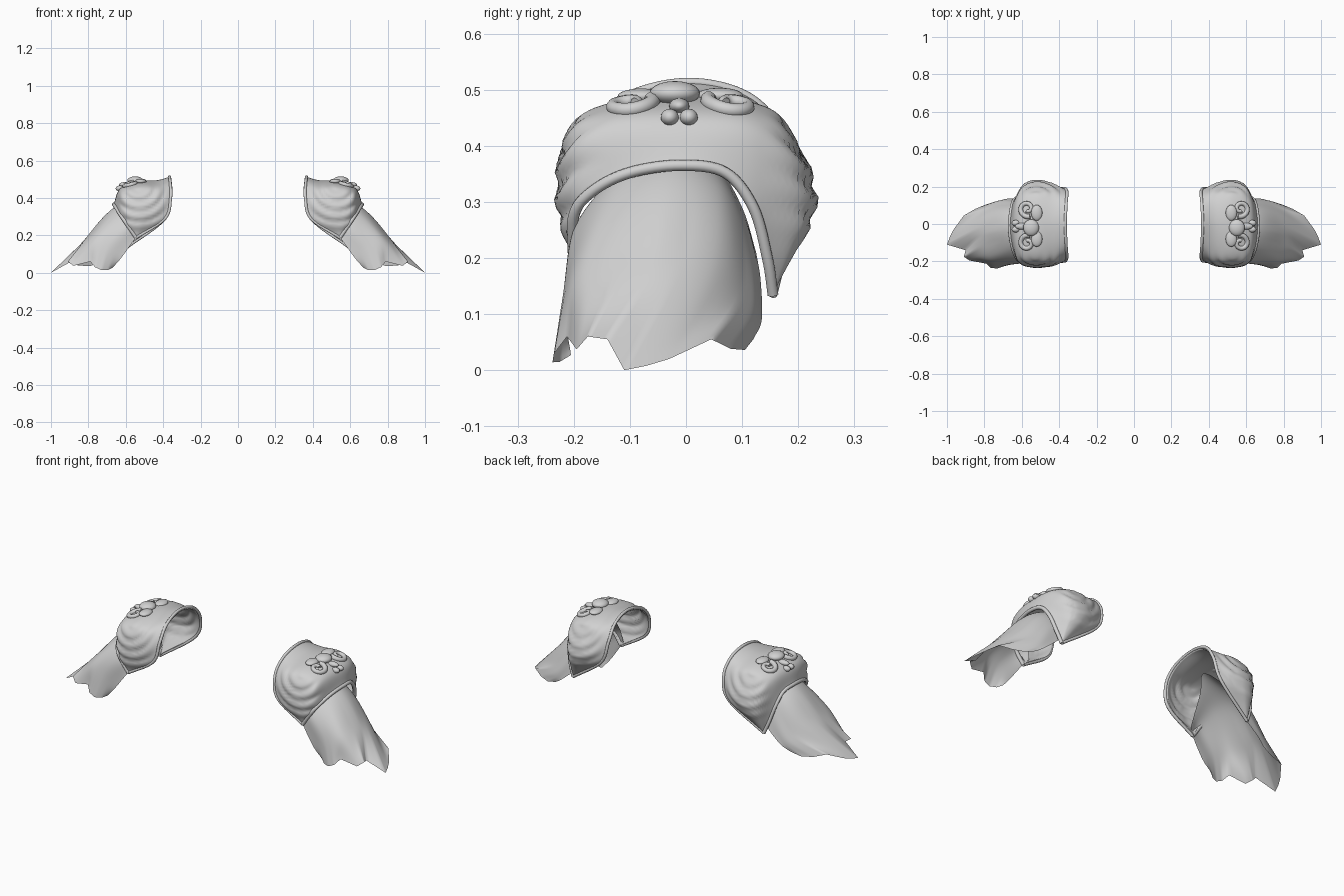
import bpy, bmesh, math
from mathutils import Vector, Matrix
from mathutils.bvhtree import BVHTree

cube = bpy.data.objects.get("Cube")
if cube:
    bpy.data.objects.remove(cube, do_unlink=True)

grey = bpy.data.materials.new("light_grey")
grey.use_nodes = True
colour = (0.64, 0.64, 0.64, 1)
grey.diffuse_color = colour
grey.node_tree.nodes["Principled BSDF"].inputs["Base Color"].default_value = colour


def resample(points, count, linear=False):
    """Even samples along a Catmull-Rom or straight path."""
    pts = [Vector(p) for p in points]
    last = len(pts) - 1
    out = []
    for k in range(count):
        s = k / (count - 1) * last
        i = min(int(s), last - 1)
        t = s - i
        b, c = pts[i], pts[i + 1]
        if linear:
            out.append(b.lerp(c, t))
            continue
        a = pts[i - 1] if i else b * 2 - c
        d = pts[i + 2] if i + 2 <= last else c * 2 - b
        out.append(b + (c - a) * (t / 2) + (a * 2 - b * 5 + c * 4 - d) * (t * t / 2)
                   + (b * 3 - a - c * 3 + d) * (t ** 3 / 2))
    return out


def loft(rows, count, shape=lambda p: p):
    """Smooth sheet through rows of points, facing up."""
    bm = bmesh.new()
    columns = [resample(col, count) for col in zip(*rows)]
    grid = [[bm.verts.new(shape(p)) for p in col] for col in columns]
    for a, b in zip(grid, grid[1:]):
        for i in range(count - 1):
            bm.faces.new((a[i], a[i + 1], b[i + 1], b[i]))
    bmesh.ops.remove_doubles(bm, verts=bm.verts, dist=0.0005)
    bmesh.ops.recalc_face_normals(bm, faces=bm.faces)
    if sum(f.normal.z * f.calc_area() for f in bm.faces) < 0:
        bmesh.ops.reverse_faces(bm, faces=bm.faces)
    return bm


def add_object(name, data, thickness=0):
    obj = bpy.data.objects.new(name, data)
    bpy.context.collection.objects.link(obj)
    data.materials.append(grey)
    if thickness:
        solid = obj.modifiers.new("thickness", 'SOLIDIFY')
        solid.thickness = thickness
        solid.offset = -1
    obj.modifiers.new("other_side", 'MIRROR')
    return obj


def add_mesh(name, bm, thickness=0):
    for f in bm.faces:
        f.smooth = True
    mesh = bpy.data.meshes.new(name)
    bm.to_mesh(mesh)
    return add_object(name, mesh, thickness)


def add_tube(name, points, radius, taper=1):
    curve = bpy.data.curves.new(name, 'CURVE')
    curve.dimensions = '3D'
    curve.bevel_depth = radius
    curve.bevel_resolution = 3
    curve.use_fill_caps = True
    line = curve.splines.new('POLY')
    line.points.add(len(points) - 1)
    for i, (p, q) in enumerate(zip(line.points, points)):
        p.co = (*q, 1)
        p.radius = 1 + (taper - 1) * i / (len(points) - 1)
    line.use_smooth = True
    add_object(name, curve)


def add_blob(name, centre, size):
    bm = bmesh.new()
    bmesh.ops.create_uvsphere(bm, u_segments=24, v_segments=14, radius=1,
                              matrix=Matrix.Translation(centre) @ Matrix.Diagonal((*size, 1)))
    add_mesh(name, bm)


# Shoulder shell: arches fan between a front and a rear tip
front_tip, rear_tip = (.545, -.2, .187), (.595, .155, .135)
arches = [
    [(.39, -.2, .29), (.36, -.185, .4), (.362, -.12, .48), (.367, 0, .513),
     (.362, .115, .485), (.36, .178, .4), (.4, .188, .28)],
    [(.44, -.212, .29), (.43, -.205, .4), (.43, -.15, .465), (.43, 0, .495),
     (.43, .13, .47), (.43, .182, .41), (.45, .208, .29)],
    [(.51, -.222, .29), (.53, -.21, .41), (.53, -.16, .467), (.53, -.01, .488),
     (.53, .135, .47), (.53, .182, .42), (.52, .224, .29)],
    [(.57, -.216, .28), (.61, -.195, .39), (.625, -.135, .44), (.63, -.01, .45),
     (.625, .105, .44), (.61, .168, .39), (.585, .205, .27)],
    [(.605, -.2, .275), (.635, -.165, .32), (.655, -.1, .352), (.665, -.01, .365),
     (.657, .07, .352), (.645, .12, .29), (.62, .145, .2)],
]
shell_rows = [resample([front_tip, *a, rear_tip], 65) for a in arches]


def drape(p):
    """Broad hanging folds on the front and rear faces."""
    reach = math.hypot(p.x - .53, p.z - .47)
    side = min(max((abs(p.y) - .13) / .06, 0), 1)
    side *= side * (3 - 2 * side)
    fade = math.sin(math.pi * min(reach / .27, 1)) * min(max((p.x - .36) / .08, 0), 1)
    p.y += math.copysign(.014 * side * fade * math.cos((reach - .06) * 57), p.y)
    return p


shell = loft(shell_rows, 37, drape)
surface = BVHTree.FromBMesh(shell)
add_mesh("shoulder_shell", shell, 0.012)
add_tube("inner_rim", shell_rows[0], 0.008)
add_tube("outer_rim", shell_rows[-1], 0.01)


def on_shell(x, y, lift=0.003):
    hit = surface.ray_cast(Vector((x, y, 1)), Vector((0, 0, -1)))[0]
    return Vector((x, y, hit.z + lift if hit else .45))


# Raised leaf ornament on top
add_blob("ornament_knob", on_shell(.55, -.02, .01), (.042, .045, .022))
add_blob("ornament_stem", on_shell(.6, -.012), (.036, .018, .014))
for side, label in ((-1, "front"), (1, "rear")):
    add_blob(label + "_petal", on_shell(.632, -.012 + side * .017), (.022, .016, .015))
    add_blob(label + "_leaf", on_shell(.52, -.01 + side * .07), (.03, .042, .014))
    scroll = []
    for i in range(40):
        t = i / 39
        angle = math.radians(-110 + 400 * t)
        r = .044 - .032 * t
        scroll.append(on_shell(.57 + r * math.cos(angle),
                               -.01 + side * (.092 + r * math.sin(angle))))
    add_tube(label + "_scroll", scroll, 0.014, 0.7)

# Torn cloth sleeve, open underneath and narrowing to a tongue inside the shell
sleeve_top = [(.52, -.185, .22), (.53, -.17, .29), (.51, -.1, .375), (.46, -.02, .43),
              (.51, .05, .375), (.55, .1, .29), (.56, .125, .21)]
sleeve_rim = [(.555, -.203, .175), (.6, -.2, .25), (.64, -.13, .325), (.66, -.03, .35),
              (.65, .06, .32), (.63, .11, .24), (.6, .133, .16)]
sleeve_middle = [(.62, -.212, .085), (.7, -.218, .14), (.78, -.18, .18), (.81, -.06, .19),
                 (.785, .045, .18), (.73, .115, .12), (.68, .135, .09)]
hem = [(.67, -.205, .027), (.695, -.225, .015), (.73, -.238, .014), (.765, -.235, .03),
       (.79, -.212, .06), (.88, -.195, .037), (.91, -.175, .06), (.9, -.14, .055),
       (1, -.11, 0), (.985, -.07, .008), (.965, -.03, .02), (.91, .045, .055),
       (.85, .08, .038), (.79, .105, .036), (.73, .12, .055)]
sleeve_rows = [resample(r, 71) for r in (sleeve_top, sleeve_rim, sleeve_middle)]
sleeve_rows.append(resample(hem, 71, linear=True))
add_mesh("cloth_sleeve", loft(sleeve_rows, 31))
